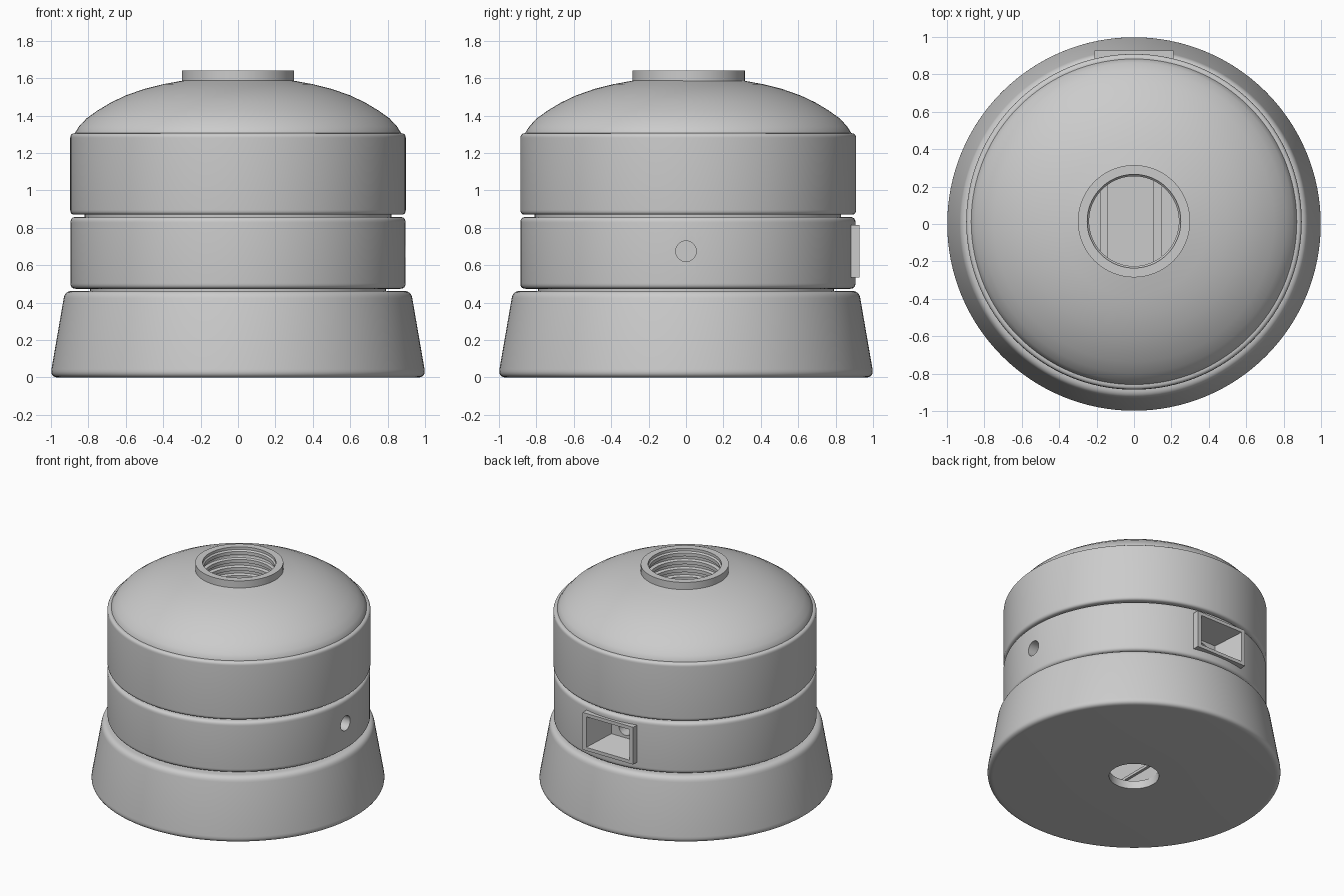
import bpy, bmesh, math
from mathutils import Vector, Matrix

cube = bpy.data.objects.get("Cube")
if cube:
    bpy.data.objects.remove(cube)

grey = bpy.data.materials.new("plain grey")
grey.use_nodes = True
GREY = (0.6, 0.6, 0.6, 1)
grey.diffuse_color = GREY
grey.node_tree.nodes["Principled BSDF"].inputs["Base Color"].default_value = GREY

SIDES = 128
CY = 0.012  # upper parts sit slightly towards the back


def finish(name, bm):
    bmesh.ops.recalc_face_normals(bm, faces=bm.faces)
    mesh = bpy.data.meshes.new(name)
    bm.to_mesh(mesh)
    bm.free()
    mesh.materials.append(grey)
    ob = bpy.data.objects.new(name, mesh)
    bpy.context.collection.objects.link(ob)
    return ob


def rounded(points):
    """Replace each corner (r, z, fillet) of a closed profile by a small curve."""
    out = []
    for i, (r, z, f) in enumerate(points):
        p = Vector((r, z))
        if f == 0:
            out.append(p)
            continue
        a = Vector(points[i - 1][:2])
        b = Vector(points[(i + 1) % len(points)][:2])
        a = p + (a - p).normalized() * f
        b = p + (b - p).normalized() * f
        for k in range(7):
            t = k / 6
            out.append(a * (1 - t) ** 2 + p * 2 * t * (1 - t) + b * t * t)
    return out


def lathe(name, points, cy=0.0):
    """Turn a closed profile around the vertical axis."""
    bm = bmesh.new()
    rings = []
    for p in rounded(points):
        rings.append([bm.verts.new((p.x * math.cos(a), p.x * math.sin(a) + cy, p.y))
                      for a in (math.tau * i / SIDES for i in range(SIDES))])
    for i, ring in enumerate(rings):
        prev = rings[i - 1]
        for j in range(SIDES):
            k = (j + 1) % SIDES
            bm.faces.new((prev[j], prev[k], ring[k], ring[j]))
    return finish(name, bm)


def box(name, lo, hi, taper=1.0):
    """Box between two corners; its -y end can be narrowed."""
    bm = bmesh.new()
    bmesh.ops.create_cube(bm, size=1)
    lo, hi = Vector(lo), Vector(hi)
    for v in bm.verts:
        if v.co.y < 0:
            v.co.x *= taper
            v.co.z *= taper
        v.co = (lo + hi) / 2 + v.co * (hi - lo)
    return finish(name, bm)


def rod(name, start, end, radius):
    start, end = Vector(start), Vector(end)
    bm = bmesh.new()
    turn = (end - start).to_track_quat('Z', 'Y').to_matrix().to_4x4()
    bmesh.ops.create_cone(bm, cap_ends=True, segments=40, radius1=radius, radius2=radius,
                          depth=(end - start).length,
                          matrix=Matrix.Translation((start + end) / 2) @ turn)
    return finish(name, bm)


def cut(target, cutter):
    cutter.hide_render = True
    mod = target.modifiers.new("cut", 'BOOLEAN')
    mod.operation = 'DIFFERENCE'
    mod.solver = 'EXACT'
    mod.object = cutter
    bpy.context.view_layer.objects.active = target
    bpy.ops.object.modifier_apply(modifier=mod.name)
    bpy.data.objects.remove(cutter)


# Flared base with a round opening underneath
base = lathe("base", [(0.17, 0, 0), (1.005, 0, 0.045), (0.925, 0.463, 0.04),
                      (0.79, 0.463, 0), (0.79, 0.48, 0), (0.6, 0.48, 0),
                      (0.6, 0.06, 0), (0.17, 0.06, 0)])

# Middle band with a side hole and a recessed port at the back
middle = lathe("middle_band", [(0.6, 0.474, 0), (0.896, 0.474, 0.03), (0.896, 0.858, 0.03),
                               (0.82, 0.858, 0), (0.82, 0.88, 0), (0.6, 0.88, 0)], 0.01)
cut(middle, rod("side_hole_cutter", (1, 0, 0.675), (0.72, 0, 0.675), 0.055))

frame = box("port_frame", (-0.21, 0.8, 0.535), (0.21, 0.928, 0.815))
for part in (middle, frame):
    cut(part, box("port_cutter", (-0.18, 0.72, 0.56), (0.18, 0.929, 0.79), 0.65))
cut(middle, rod("port_hole_cutter", (0, 0.8, 0.675), (0, 0.5, 0.675), 0.055))

# Upper band and its hollow dome
upper = lathe("upper_band", [(0.78, 0.87, 0), (0.897, 0.87, 0.025), (0.897, 1.306, 0.025),
                             (0.78, 1.306, 0)], CY)

outer = [(0.872, 1.29), (0.87, 1.31), (0.85, 1.342), (0.81, 1.385), (0.75, 1.428),
         (0.68, 1.47), (0.6, 1.508), (0.5, 1.543), (0.4, 1.568), (0.28, 1.59)]
inner = [(r * 0.92, z - 0.05) for r, z in reversed(outer)]
dome = lathe("dome", [(r, z, 0) for r, z in outer + inner], CY)

# Collar with stepped thread inside
thread = []
for i in range(4):
    top = 1.61 - i * 0.06
    thread += [(0.24, top, 0), (0.24, top - 0.025, 0), (0.265, top - 0.035, 0),
               (0.265, top - 0.055, 0)]
collar = lathe("collar", [(0.25, 1.64, 0), (0.25, 1.62, 0)] + thread
               + [(0.29, 1.37, 0), (0.29, 1.56, 0), (0.3, 1.56, 0), (0.3, 1.64, 0)], CY + 0.003)

# Inner floor and the two upright rails that run through the body
floor = rod("inner_floor", (0, CY, 0.84), (0, CY, 0.88), 0.7)
rails = [box("left_rail", (0.105, -0.2, 0.88), (0.15, 0.26, 1.2)),
         box("right_rail", (-0.18, -0.2, 0.88), (-0.14, 0.26, 1.2)),
         box("base_channel_wall", (-0.2, -0.55, 0.05), (-0.17, 0.55, 0.84)),
         box("base_channel_ledge", (-0.17, -0.55, 0.15), (-0.15, 0.55, 0.17))]

# Smooth shading with sharp edges on the turned parts
bpy.ops.object.select_all(action='DESELECT')
for ob in (base, middle, upper, dome, collar, floor):
    ob.select_set(True)
bpy.context.view_layer.objects.active = base
bpy.ops.object.shade_smooth_by_angle(angle=math.radians(30))
